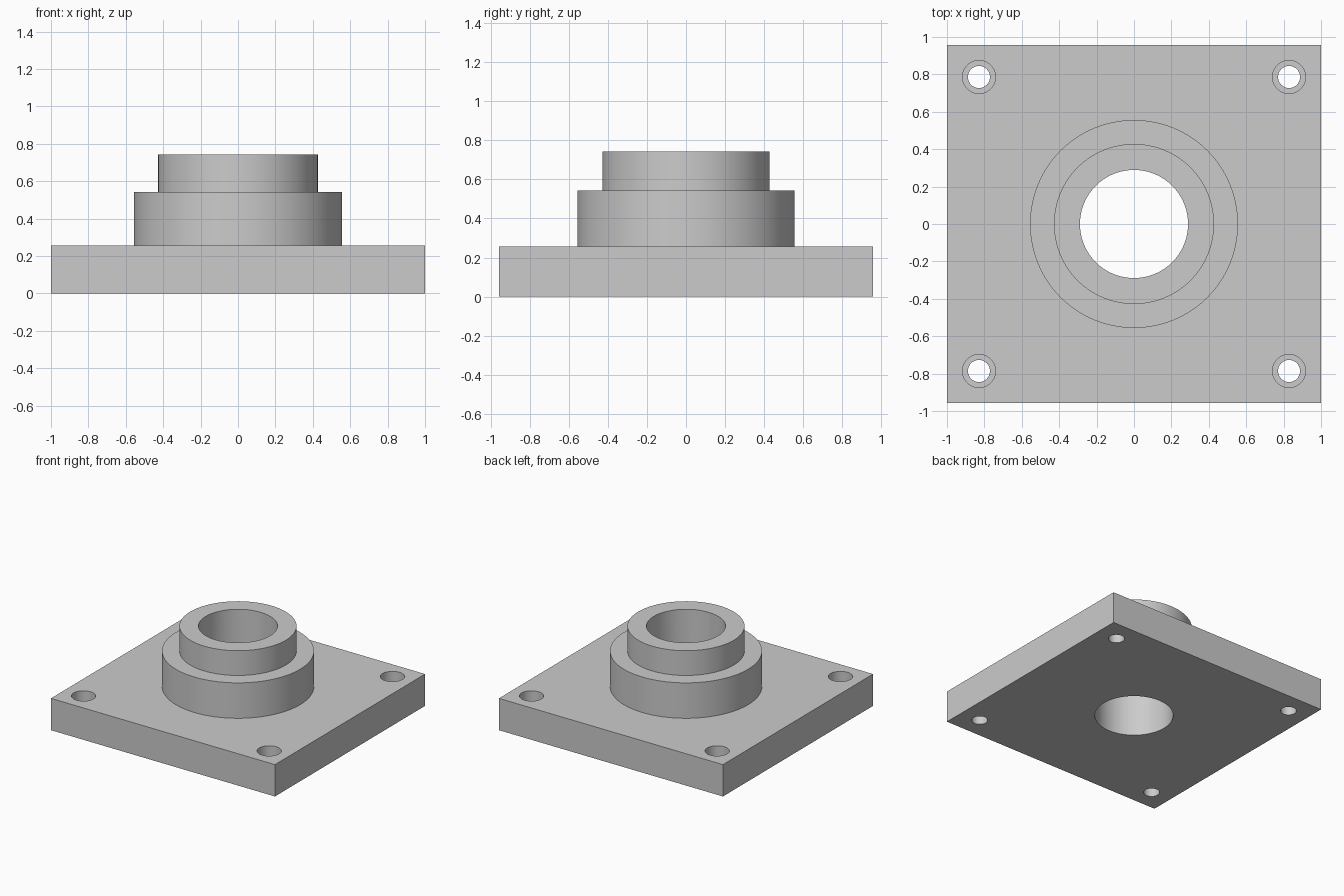
import bpy, bmesh, math

cube = bpy.data.objects.get("Cube")
if cube:
    bpy.data.objects.remove(cube, do_unlink=True)

HALF_X, HALF_Y, PLATE_TOP = 1.0, 0.957, 0.257
BOSS_TOP, COLLAR_TOP = 0.543, 0.743
BOSS_R, COLLAR_R, BORE_R = 0.556, 0.428, 0.289
HOLE_X, HOLE_Y, HOLE_R, SINK_R, SINK_DEPTH = 0.829, 0.786, 0.059, 0.0885, 0.11

metal = bpy.data.materials.new("grey metal")
metal.use_nodes = True
grey = (0.6, 0.6, 0.6, 1)
metal.diffuse_color = grey
metal.node_tree.nodes["Principled BSDF"].inputs["Base Color"].default_value = grey


def add_object(name, bm, location=(0, 0, 0)):
    bmesh.ops.recalc_face_normals(bm, faces=bm.faces)
    mesh = bpy.data.meshes.new(name)
    bm.to_mesh(mesh)
    bm.free()
    mesh.materials.append(metal)
    obj = bpy.data.objects.new(name, mesh)
    obj.location = location
    bpy.context.collection.objects.link(obj)
    return obj


def lathe(name, profile, steps, location=(0, 0, 0)):
    """Solid of revolution from (radius, z) points that start and end on the axis."""
    bm = bmesh.new()
    verts = [bm.verts.new((r, 0, z)) for r, z in profile]
    edges = [bm.edges.new(pair) for pair in zip(verts, verts[1:])]
    bmesh.ops.spin(bm, geom=verts + edges, cent=(0, 0, 0), axis=(0, 0, 1),
                   angle=math.tau, steps=steps)
    bmesh.ops.remove_doubles(bm, verts=bm.verts, dist=1e-4)
    return add_object(name, bm, location)


def combine(target, tool, operation):
    """Apply a boolean and discard the tool object."""
    tool.hide_render = True
    mod = target.modifiers.new(operation.lower(), 'BOOLEAN')
    mod.operation, mod.solver, mod.object = operation, 'EXACT', tool
    bpy.context.view_layer.objects.active = target
    bpy.ops.object.modifier_apply(modifier=mod.name)
    bpy.data.objects.remove(tool, do_unlink=True)


# Rectangular base plate
bm = bmesh.new()
bmesh.ops.create_cube(bm, size=1)
for v in bm.verts:
    v.co = (v.co.x * 2 * HALF_X, v.co.y * 2 * HALF_Y, (v.co.z + 0.5) * PLATE_TOP)
flange = add_object("flange_plate_with_boss", bm)

# Stepped round boss, rooted inside the plate
boss = lathe("stepped_boss", [(0, PLATE_TOP / 2), (BOSS_R, PLATE_TOP / 2),
                              (BOSS_R, BOSS_TOP), (COLLAR_R, BOSS_TOP),
                              (COLLAR_R, COLLAR_TOP), (0, COLLAR_TOP)], 96)
combine(flange, boss, 'UNION')

# Central through bore
bore = lathe("bore_cutter", [(0, -0.1), (BORE_R, -0.1), (BORE_R, 1), (0, 1)], 96)
combine(flange, bore, 'DIFFERENCE')

# Counterbored bolt holes in the four corners
floor = PLATE_TOP - SINK_DEPTH
for sx in (-1, 1):
    for sy in (-1, 1):
        hole = lathe("bolt_hole_cutter", [(0, -0.1), (HOLE_R, -0.1), (HOLE_R, floor),
                                          (SINK_R, floor), (SINK_R, 0.4), (0, 0.4)],
                     48, (sx * HOLE_X, sy * HOLE_Y, 0))
        bpy.context.view_layer.update()
        combine(flange, hole, 'DIFFERENCE')

# Smooth round walls, crisp edges
for obj in bpy.context.selected_objects:
    obj.select_set(False)
flange.select_set(True)
bpy.context.view_layer.objects.active = flange
bpy.ops.object.shade_smooth_by_angle(angle=math.radians(30))
